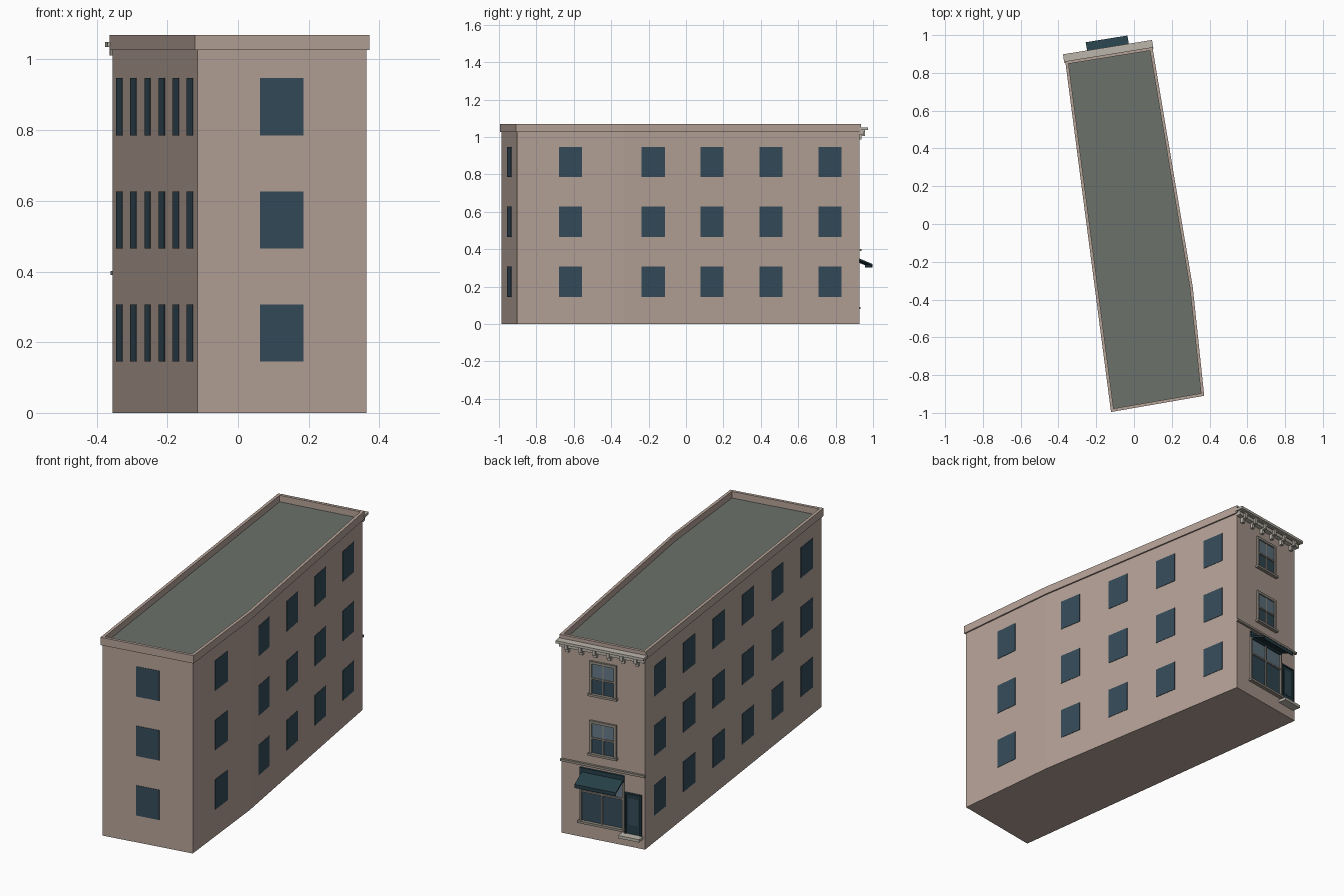
import bpy, bmesh, math
from mathutils import Vector, Matrix

if "Cube" in bpy.data.objects:
    bpy.data.objects.remove(bpy.data.objects["Cube"])

# Footprint, counter-clockwise: front left, front right, bend, back right, back left
FOOT = [Vector(p) for p in ((-0.115, -0.986), (0.363, -0.903), (0.303, -0.333),
                            (0.091, 0.927), (-0.355, 0.855))]


def material(name, r, g, b):
    m = bpy.data.materials.new(name)
    m.diffuse_color = (r, g, b, 1)
    m.use_nodes = True
    m.node_tree.nodes["Principled BSDF"].inputs["Base Color"].default_value = m.diffuse_color
    return m


BRICK = material("wall", 0.46, 0.36, 0.31)
ROOF = material("roofing", 0.15, 0.165, 0.145)
GLASS = material("dark_glass", 0.035, 0.07, 0.10)
PALE = material("pale_glass", 0.13, 0.19, 0.24)
STONE = material("stone", 0.50, 0.47, 0.41)
TRIM = material("trim", 0.30, 0.27, 0.23)
TEAL = material("teal_paint", 0.02, 0.05, 0.065)


def finish(name, bm, mat):
    bmesh.ops.recalc_face_normals(bm, faces=bm.faces)
    me = bpy.data.meshes.new(name)
    bm.to_mesh(me)
    bm.free()
    me.materials.append(mat)
    ob = bpy.data.objects.new(name, me)
    bpy.context.collection.objects.link(ob)
    return ob


def offset(pts, d):
    """Footprint grown outward by d with mitred corners."""
    out = []
    for i, p in enumerate(pts):
        a = (p - pts[i - 1]).normalized()
        b = (pts[(i + 1) % len(pts)] - p).normalized()
        na, nb = Vector((a.y, -a.x)), Vector((b.y, -b.x))
        out.append(p + (na + nb) * d / (1 + na.dot(nb)))
    return out


def prism(name, pts, z0, z1, mat):
    bm = bmesh.new()
    lo = [bm.verts.new((p.x, p.y, z0)) for p in pts]
    hi = [bm.verts.new((p.x, p.y, z1)) for p in pts]
    bm.faces.new(lo)
    bm.faces.new(hi)
    for i in range(len(pts)):
        j = (i + 1) % len(pts)
        bm.faces.new((lo[i], lo[j], hi[j], hi[i]))
    return finish(name, bm, mat)


def wall_frame(i):
    """Matrix of wall i (u along, d outward, z up) and its length."""
    a, b = FOOT[i], FOOT[(i + 1) % 5]
    t = (b - a).normalized()
    m = Matrix(((t.x, t.y, 0, a.x), (t.y, -t.x, 0, a.y), (0, 0, 1, 0), (0, 0, 0, 1)))
    return m, (b - a).length


def boxes(name, frame, specs, mat):
    """One object of boxes (u0, u1, d0, d1, z0, z1) on a wall."""
    bm = bmesh.new()
    for u0, u1, d0, d1, z0, z1 in specs:
        m = (frame @ Matrix.Translation(((u0 + u1) / 2, (d0 + d1) / 2, (z0 + z1) / 2))
             @ Matrix.Diagonal((u1 - u0, d1 - d0, z1 - z0, 1)))
        bmesh.ops.create_cube(bm, size=1, matrix=m)
    return finish(name, bm, mat)


def extrude_profile(name, frame, u0, u1, prof, mat):
    bm = bmesh.new()
    a, b = ([bm.verts.new(frame @ Vector((u, d, z))) for d, z in prof] for u in (u0, u1))
    bm.faces.new(a)
    bm.faces.new(b)
    for i in range(len(prof)):
        j = (i + 1) % len(prof)
        bm.faces.new((a[i], a[j], b[j], b[i]))
    return finish(name, bm, mat)


# Body and roof deck
prism("body", FOOT, 0, 1.027, BRICK)
prism("roof_deck", offset(FOOT, -0.004), 1.02, 1.034, ROOF)

# Parapet ring
bm = bmesh.new()
rings = [[bm.verts.new((p.x, p.y, z)) for p in offset(FOOT, d)]
         for d, z in ((0.008, 1.027), (0.008, 1.069), (-0.008, 1.069), (-0.008, 1.027))]
for k in range(4):
    r, s = rings[k], rings[(k + 1) % 4]
    for i in range(5):
        j = (i + 1) % 5
        bm.faces.new((r[i], r[j], s[j], s[i]))
finish("parapet", bm, BRICK)

# Plain windows on the front, right and left walls
FLOORS = (0.145, 0.465, 0.785)
WH, WW = 0.162, 0.125
for name, i, n in (("front", 0, 1), ("right_front", 1, 1), ("right_back", 2, 4), ("left", 4, 6)):
    fr, length = wall_frame(i)
    specs = []
    for k in range(n):
        c = length * (k + 0.5) / n
        specs += [(c - WW / 2, c + WW / 2, -0.004, 0.002, z, z + WH) for z in FLOORS]
    boxes(name + "_windows", fr, specs, GLASS)

# Back facade: u runs from the right corner to the left corner
F, L = wall_frame(3)
C = L / 2

# Upper sash windows
for k, z in enumerate(FLOORS[1:]):
    n = f"upper_{k + 1}"
    u0, u1, t, mid = C - WW / 2, C + WW / 2, z + WH, z + WH / 2
    boxes(n + "_lower_pane", F, [(u0, u1, -0.004, 0.002, z, mid)], GLASS)
    boxes(n + "_upper_pane", F, [(u0, u1, -0.004, 0.003, mid, t)], PALE)
    boxes(n + "_sash", F, [(C - 0.003, C + 0.003, 0, 0.006, z, t),
                           (u0, u1, 0, 0.008, mid - 0.004, mid + 0.004)], TRIM)
    boxes(n + "_casing", F, [(u0 - 0.01, u0 + 0.002, 0, 0.01, z, t),
                             (u1 - 0.002, u1 + 0.01, 0, 0.01, z, t),
                             (u0 - 0.01, u1 + 0.01, 0, 0.01, t - 0.002, t + 0.012),
                             (u0 - 0.016, u1 + 0.016, 0, 0.018, z - 0.012, z)], TRIM)

# String course above the shop
boxes("string_course", F, [(-0.004, L + 0.004, 0, 0.012, 0.39, 0.402)], TRIM)

# Cornice with brackets
boxes("cornice", F, [(-0.012, L + 0.014, 0, 0.046, 1.036, 1.05),
                     (-0.004, L + 0.005, 0, 0.024, 1.012, 1.03),
                     (-0.002, L + 0.002, 0, 0.03, 1.03, 1.036)], STONE)
boxes("cornice_brackets", F, [(c - 0.008, c + 0.008, 0, d, z0, z1)
                              for c in (L * (k + 0.5) / 6 for k in range(6))
                              for d, z0, z1 in ((0.016, 0.985, 1.012), (0.034, 1.005, 1.036))], STONE)

# Shop window
s0, s1 = 0.225 * L, 0.755 * L
sm = (s0 + s1) / 2
boxes("shop_lower_panes", F, [(s0, s1, -0.004, 0.002, 0.09, 0.25)], GLASS)
boxes("shop_upper_panes", F, [(s0, s1, -0.004, 0.002, 0.25, 0.34)], PALE)
boxes("shop_frame", F, [(s0, s0 + 0.009, 0, 0.01, 0.09, 0.34), (s1 - 0.009, s1, 0, 0.01, 0.09, 0.34),
                        (sm - 0.004, sm + 0.004, 0, 0.008, 0.09, 0.34),
                        (s0, s1, 0, 0.008, 0.246, 0.254)], TRIM)
boxes("shop_sill", F, [(s0 - 0.008, s1 + 0.006, 0, 0.02, 0.08, 0.092)], TRIM)
boxes("shop_fascia", F, [(s0, s1, 0, 0.01, 0.335, 0.376)], TEAL)

# Sloping awning with a valance
extrude_profile("awning", F, 0.25 * L, 0.745 * L,
                [(0, 0.358), (0.09, 0.32), (0.09, 0.301), (0.085, 0.301), (0.085, 0.314), (0, 0.348)], TEAL)

# Door and step
d0, d1 = 0.77 * L, 0.955 * L
boxes("door", F, [(d0, d1, -0.004, 0.004, 0.07, 0.285)], TEAL)
boxes("door_glass", F, [(d0 + 0.016, d1 - 0.016, 0, 0.006, 0.12, 0.265)], GLASS)
boxes("door_frame", F, [(d0 - 0.004, d0 + 0.004, 0, 0.01, 0.07, 0.29),
                        (d1 - 0.004, d1 + 0.004, 0, 0.01, 0.07, 0.29),
                        (d0, d1, 0, 0.01, 0.282, 0.29)], TEAL)
boxes("door_step", F, [(d0 - 0.02, d1 + 0.01, 0, 0.045, 0.055, 0.07)], STONE)
